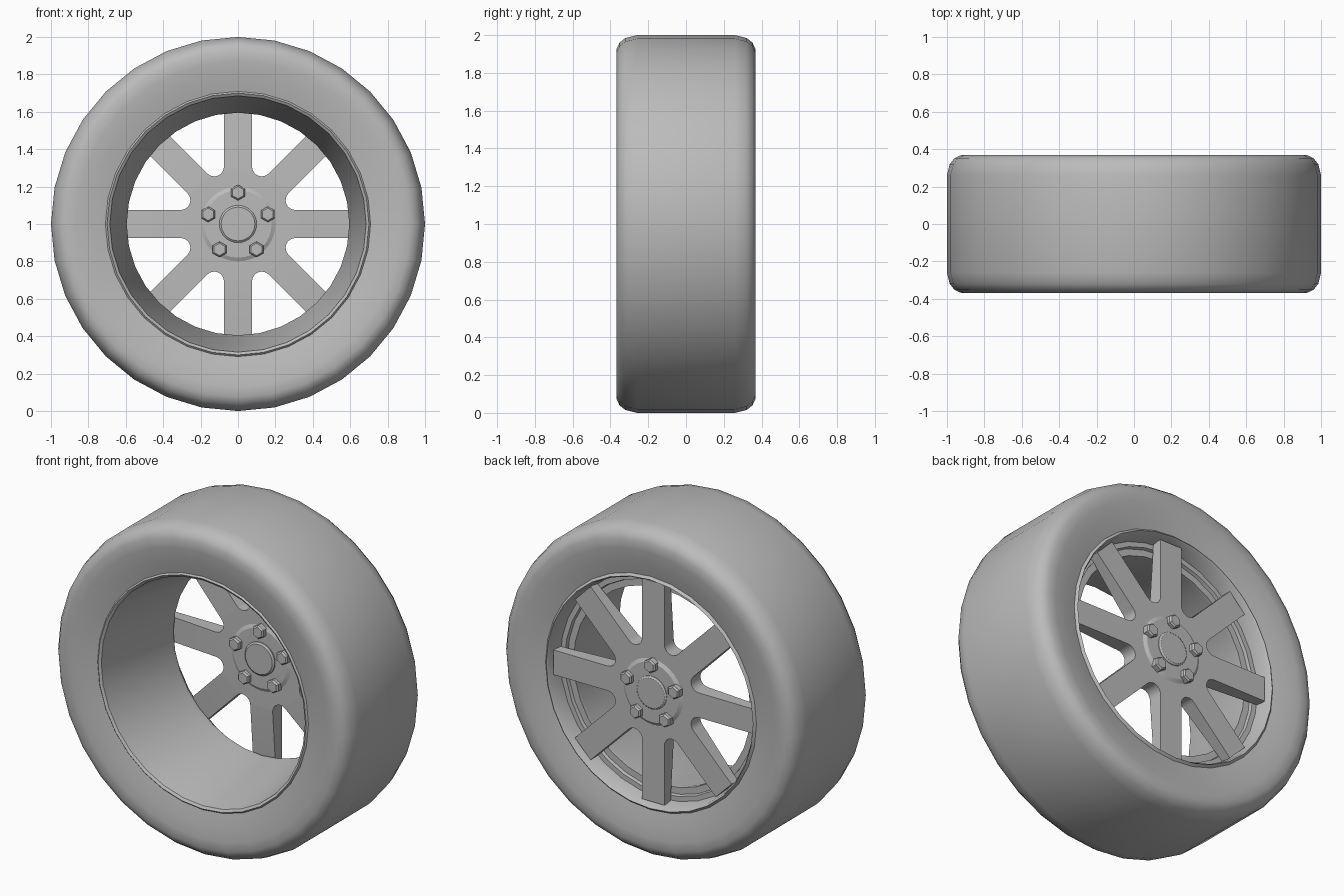
import bpy
import bmesh
from math import sin, cos, pi, radians
from mathutils import Vector

if "Cube" in bpy.data.objects:
    bpy.data.objects.remove(bpy.data.objects["Cube"], do_unlink=True)

grey = bpy.data.materials.new("plain_grey")
grey.use_nodes = True
colour = (0.5, 0.5, 0.5, 1)
grey.diffuse_color = colour
grey.node_tree.nodes["Principled BSDF"].inputs["Base Color"].default_value = colour


def polar(radius, angle, y):
    """Point around the axle, which runs along y at z = 1."""
    return Vector((radius * sin(angle), y, 1 + radius * cos(angle)))


def finish(bm, name, smooth_angle=30):
    bmesh.ops.remove_doubles(bm, verts=bm.verts, dist=0.0001)
    bmesh.ops.recalc_face_normals(bm, faces=bm.faces)
    mesh = bpy.data.meshes.new(name)
    bm.to_mesh(mesh)
    bm.free()
    mesh.materials.append(grey)
    obj = bpy.data.objects.new(name, mesh)
    bpy.context.collection.objects.link(obj)
    bpy.ops.object.select_all(action="DESELECT")
    obj.select_set(True)
    bpy.context.view_layer.objects.active = obj
    bpy.ops.object.shade_smooth_by_angle(angle=radians(smooth_angle))
    return obj


def lathe(name, profile, steps=32, closed=True, smooth_angle=30):
    """Spin a (y, radius) profile around the axle."""
    bm = bmesh.new()
    rings = [[bm.verts.new(polar(r, 2 * pi * i / steps, y)) for y, r in profile]
             for i in range(steps)]
    count = len(profile)
    for i in range(steps):
        a, b = rings[i], rings[(i + 1) % steps]
        for j in range(count if closed else count - 1):
            k = (j + 1) % count
            bm.faces.new((a[j], a[k], b[k], b[j]))
    if not closed:
        bm.faces.new([ring[0] for ring in rings])
        bm.faces.new([ring[-1] for ring in rings])
    return finish(bm, name, smooth_angle)


# Tyre with rounded shoulders and dished sidewalls
half = [(0.26, 1.0), (0.32, 0.985), (0.352, 0.96), (0.368, 0.925),
        (0.366, 0.87), (0.355, 0.79), (0.335, 0.705)]
tyre = [(-y, r) for y, r in reversed(half)] + half
lathe("tyre", tyre, smooth_angle=40)

# Rim barrel, tapering towards the spokes, then stepping out to the rear lip
lathe("rim", [(-0.335, 0.71), (-0.345, 0.70), (-0.335, 0.685), (0.2, 0.595),
              (0.23, 0.595), (0.23, 0.635), (0.25, 0.64), (0.25, 0.67),
              (0.335, 0.685), (0.35, 0.695), (0.335, 0.71)])

# Eight spokes joined to the hub plate by rounded fillets
SPOKES, HALF_WIDTH, TIP = 8, 0.075, 0.67
FILLET, FILLET_STEPS = 0.052, 8
bm = bmesh.new()
gap = pi / SPOKES
centre_radius = (HALF_WIDTH + FILLET) / sin(gap)
layers = []
for hub_y, tip_y in ((0.225, 0.255), (0.315, 0.315)):
    arcs, tips = [], []
    for k in range(SPOKES):
        turn = 2 * gap * k
        mid = turn + gap
        centre = polar(centre_radius, mid, hub_y)
        sweep = pi / 2 - gap
        arc = []
        for s in range(FILLET_STEPS + 1):
            a = mid + pi - sweep * (2 * s / FILLET_STEPS - 1)
            arc.append(bm.verts.new(centre + polar(FILLET, a, 0) - Vector((0, 0, 1))))
        # Order each arc from its own spoke to the next one
        tangent = polar(1, turn, hub_y)
        if (arc[0].co - tangent).length > (arc[-1].co - tangent).length:
            arc.reverse()
        arcs.append(arc)
        along = polar(TIP, turn, tip_y)
        side = Vector((cos(turn), 0, -sin(turn))) * HALF_WIDTH
        tips.append((bm.verts.new(along - side), bm.verts.new(along + side)))
    bm.faces.new([v for arc in arcs for v in arc])
    outline = []
    for k in range(SPOKES):
        bm.faces.new((arcs[k - 1][-1], tips[k][0], tips[k][1], arcs[k][0]))
        outline += list(tips[k]) + arcs[k]
    layers.append(outline)
front, back = layers
for i in range(len(front)):
    j = (i + 1) % len(front)
    bm.faces.new((front[i], front[j], back[j], back[i]))
finish(bm, "spokes", 25)

# Hub disc with a chamfered edge and a raised centre cap
lathe("hub_disc", [(0.215, 0.18), (0.225, 0.2), (0.315, 0.2), (0.327, 0.18)],
      closed=False, smooth_angle=20)
lathe("centre_cap", [(0.2, 0.09), (0.208, 0.1), (0.33, 0.1), (0.337, 0.09)],
      closed=False, smooth_angle=20)

# Five hexagonal wheel bolts passing through the hub
for n in range(5):
    bolt = lathe("wheel_bolt_%d" % (n + 1),
                 [(0.185, 0.033), (0.195, 0.042), (0.347, 0.042), (0.357, 0.033)],
                 steps=6, closed=False, smooth_angle=10)
    bolt.location = polar(0.168, 2 * pi * n / 5, 0) - Vector((0, 0, 1))
